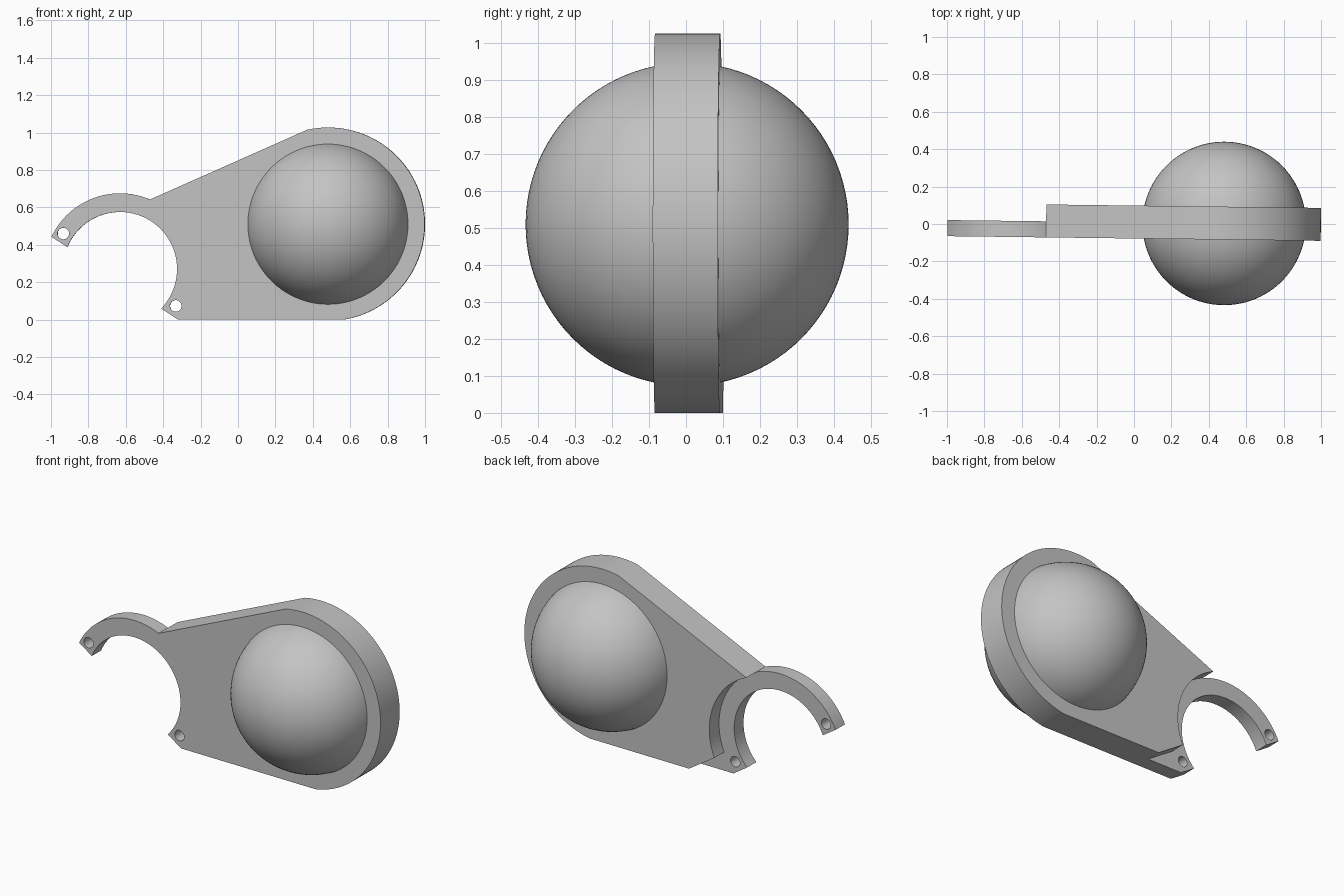
import bpy, bmesh, math

if "Cube" in bpy.data.objects:
    bpy.data.objects.remove(bpy.data.objects["Cube"])

TILT = -0.0125           # slight turn of the whole plate about z
FRONT, STEP, BACK = -0.0775, 0.0085, 0.0985
RING = (-0.63, 0.27)     # centre of the open ring (x, z)
BALL = (0.482, 0.51)     # centre of the ball and round end (x, z)

grey = bpy.data.materials.new("grey")
grey.diffuse_color = (0.55, 0.55, 0.55, 1)
grey.use_nodes = True
grey.node_tree.nodes["Principled BSDF"].inputs["Base Color"].default_value = grey.diffuse_color


def arc(c, r, a0, a1, n):
    angles = [math.radians(a0 + (a1 - a0) * i / n) for i in range(n + 1)]
    return [(c[0] + r * math.cos(a), c[1] + r * math.sin(a)) for a in angles]


def prism(name, pts, y0, y1):
    """Extrude an x-z outline from y0 to y1."""
    me = bpy.data.meshes.new(name)
    bm = bmesh.new()
    face = bm.faces.new([bm.verts.new((x, y0, z)) for x, z in pts])
    ext = bmesh.ops.extrude_face_region(bm, geom=[face])
    for v in ext["geom"]:
        if isinstance(v, bmesh.types.BMVert):
            v.co.y = y1
    bmesh.ops.recalc_face_normals(bm, faces=bm.faces)
    bm.to_mesh(me)
    bm.free()
    ob = bpy.data.objects.new(name, me)
    bpy.context.collection.objects.link(ob)
    ob.rotation_euler.z = TILT
    me.materials.append(grey)
    return ob


def cut(ob, cutter):
    mod = ob.modifiers.new("cut", "BOOLEAN")
    mod.operation, mod.solver, mod.object = "DIFFERENCE", "EXACT", cutter
    bpy.context.view_layer.objects.active = ob
    bpy.ops.object.modifier_apply(modifier="cut")
    bpy.data.objects.remove(cutter)


# Plate with round end, sloping top and open ring
outline = (arc(BALL, 0.517, -80.5, 102.4, 72)
           + arc(RING, 0.405, 66.7, 154.8, 32)
           + arc(RING, 0.305, 157.4, -43.8, 64)
           + [(-0.32, 0.0)])
plate = prism("plate", outline, FRONT, BACK)

# Thin the ring and the lug from the back
relief = (arc(RING, 0.405, -23.4, 66.7, 40)
          + [(-0.47, 0.9), (-1.2, 0.9), (-1.2, -0.131), (0.11, -0.131)])
cut(plate, prism("relief_cutter", relief, STEP, 0.3))

# Bolt holes at both ring ends
for c in ((-0.933, 0.46), (-0.332, 0.073)):
    cut(plate, prism("hole_cutter", arc(c, 0.031, 0, 348.75, 31), -0.3, 0.3))

# Ball set through the round end
bpy.ops.mesh.primitive_uv_sphere_add(segments=96, ring_count=48, radius=0.437,
                                     location=(BALL[0], 0.003, BALL[1]))
ball = bpy.context.object
ball.name = "ball"
ball.data.materials.append(grey)

for ob in (plate, ball):
    bpy.ops.object.select_all(action="DESELECT")
    ob.select_set(True)
    bpy.context.view_layer.objects.active = ob
    bpy.ops.object.shade_smooth_by_angle(angle=math.radians(25))
